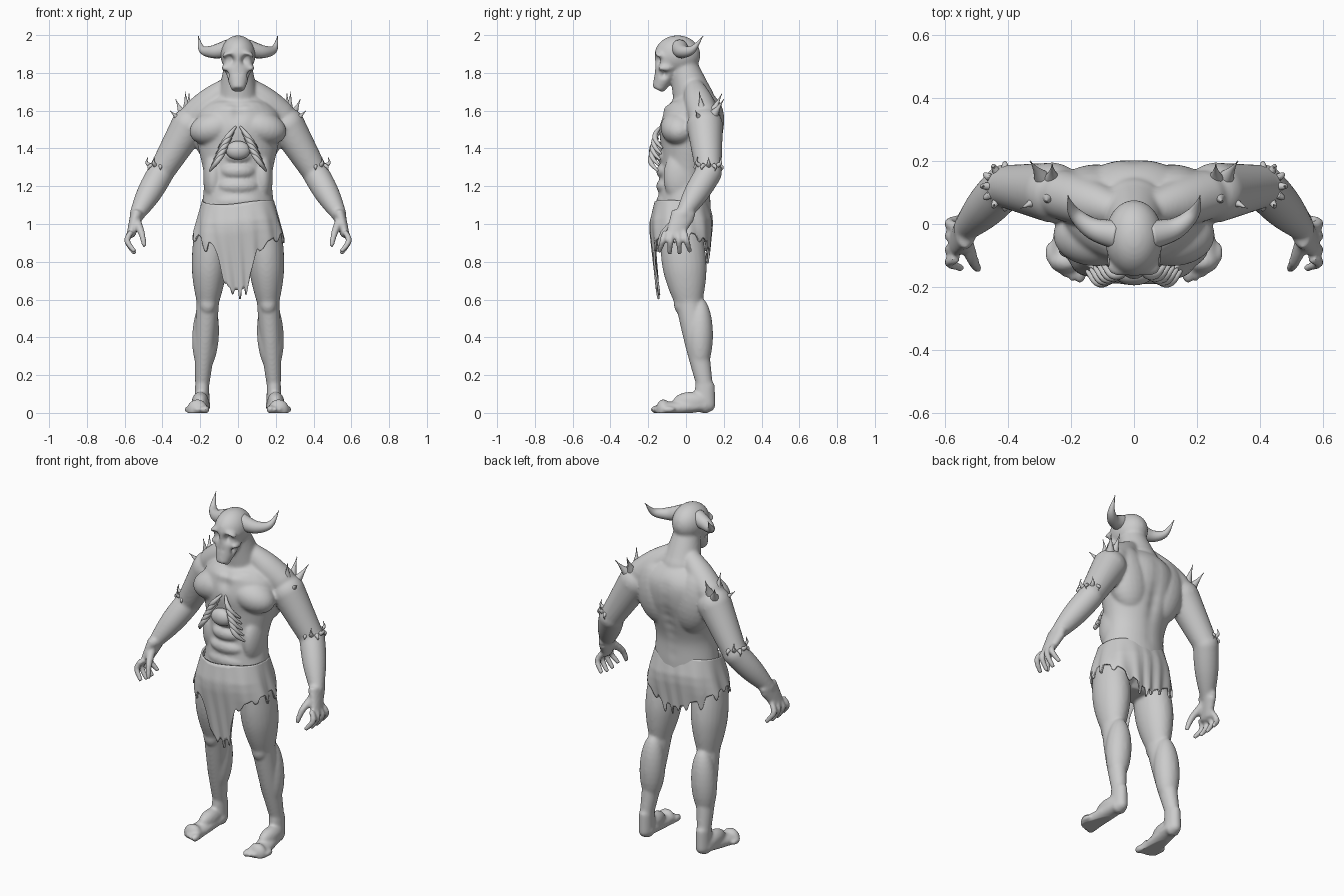
import bpy, bmesh, math
from mathutils import Vector, Matrix

if "Cube" in bpy.data.objects:
    bpy.data.objects.remove(bpy.data.objects["Cube"])

clay = bpy.data.materials.new("grey_clay")
clay.use_nodes = True
clay.diffuse_color = (.6, .6, .6, 1)
clay.node_tree.nodes["Principled BSDF"].inputs["Base Color"].default_value = clay.diffuse_color
ACROSS, DEPTH, UP = Vector((1, 0, 0)), Vector((0, 1, 0)), Vector((0, 0, 1))


def spline(keys, steps=6):
    """Smooth path through a few (x, y, z, radius) keys."""
    padded = [keys[0], *keys, keys[-1]]
    path = []
    for before, start, end, after in zip(padded, padded[1:], padded[2:], padded[3:]):
        for t in (step / steps for step in range(steps)):
            path.append([
                start[i] + t * (end[i] - before[i]) / 2
                + t * t * (before[i] - 2.5 * start[i] + 2 * end[i] - after[i] / 2)
                + t ** 3 * (after[i] - before[i] + 3 * (start[i] - end[i])) / 2
                for i in range(4)])
    return path + [list(keys[-1])]


def tube(bm, keys, side=1, ref=ACROSS, aspect=1, segments=24):
    """Closed loft along the keys; side -1 gives the mirrored copy."""
    path = spline(keys)
    centres = [Vector((x * side, y, z)) for x, y, z, radius in path]
    rings = []
    for i, centre in enumerate(centres):
        tangent = (centres[min(i + 1, len(path) - 1)] - centres[max(i - 1, 0)]).normalized()
        wide = (ref - tangent * ref.dot(tangent)).normalized()
        deep = tangent.cross(wide) * aspect
        radius = max(path[i][3], .002)
        angles = [math.tau * k / segments for k in range(segments)]
        rings.append([bm.verts.new(centre + (wide * math.cos(a) + deep * math.sin(a)) * radius)
                      for a in angles])
    for lower, upper in zip(rings, rings[1:]):
        for k in range(segments):
            bm.faces.new((lower[k - 1], lower[k], upper[k], upper[k - 1]))
    bm.faces.new(rings[0][::-1])
    bm.faces.new(rings[-1])


def blob(bm, centre, size, side=1, tilt=0):
    """Muscle ellipsoid, tilted sideways."""
    x, y, z = centre
    place = Matrix.Translation((x * side, y, z)) @ Matrix.Rotation(tilt * side, 4, 'Y')
    bmesh.ops.create_uvsphere(bm, u_segments=24, v_segments=16, radius=1,
                              matrix=place @ Matrix.Diagonal((*size, 1)))


def limb(bm, start, end, start_radius, end_radius, side=1, swell=0, aspect=1):
    """Rounded limb between two joints, swelling in the middle."""
    keys = []
    for t in (i / 4 for i in range(5)):
        radius = start_radius + (end_radius - start_radius) * t + swell * math.sin(math.pi * t)
        keys.append((*start.lerp(end, t), radius))
    tube(bm, keys, side, aspect=aspect)
    for joint, radius in ((start, start_radius), (end, end_radius)):
        blob(bm, joint, (radius, radius * aspect, radius), side)


def horn(bm, points, radius, side=1, ref=DEPTH, power=.8):
    """Curved spike that tapers to a point."""
    last = len(points) - 1
    tube(bm, [(*p, radius * (1 - i / last) ** power) for i, p in enumerate(points)], side, ref, segments=16)


def fold(bm, points, radius, side):
    """Ridge of flesh, thick in the middle and thin at both ends."""
    last = len(points) - 1
    keys = [(*p, radius * (.4 + .6 * math.sin(math.pi * i / last))) for i, p in enumerate(points)]
    tube(bm, keys, side, DEPTH, segments=12)


def finish(name, bm):
    bmesh.ops.recalc_face_normals(bm, faces=bm.faces)
    mesh = bpy.data.meshes.new(name)
    bm.to_mesh(mesh)
    bm.free()
    mesh.materials.append(clay)
    mesh.shade_smooth()
    part = bpy.data.objects.new(name, mesh)
    bpy.context.collection.objects.link(part)
    return part


# Joints of the left side
shoulder, elbow = Vector((.26, .1, 1.52)), Vector((.41, .12, 1.27))
wrist, knuckles = Vector((.535, -.015, 1.05)), Vector((.565, -.06, .95))
hip, knee, ankle = Vector((.145, -.025, .93)), Vector((.16, .015, .58)), Vector((.19, .1, .14))
ball = Vector((.215, -.12, .018))

# Trunk, neck, skull and muzzle
bm = bmesh.new()
trunk = ((-.02, .86, .1), (-.02, .95, .2), (-.01, 1.1, .19), (0, 1.25, .18),
         (.02, 1.4, .21), (.03, 1.5, .23), (.05, 1.6, .21), (.05, 1.68, .13))
tube(bm, [(0, *section) for section in trunk], aspect=.74, segments=40)
limb(bm, Vector((0, .04, 1.66)), Vector((0, -.02, 1.86)), .11, .07)
blob(bm, (0, -.02, 1.58), (.17, .085, .09))
blob(bm, (0, -.045, 1.895), (.093, .122, .104))
tube(bm, [(0, -.09, 1.89, .085), (0, -.1, 1.82, .073), (0, -.13, 1.75, .05), (0, -.15, 1.71, .035)],
     aspect=.9)

# Belly rolls
for row in range(4):
    blob(bm, (0, -.095, 1.36 - .08 * row), (.08 + .015 * row, .063, .05))

for side in (1, -1):
    # Brow, cheekbone, chest, back, flank, buttock and neck muscle
    blob(bm, (.045, -.14, 1.9), (.042, .028, .018), side, .3)
    blob(bm, (.066, -.11, 1.825), (.022, .04, .018), side)
    blob(bm, (.12, -.035, 1.51), (.14, .1, .09), side, .25)
    blob(bm, (.12, .09, 1.5), (.13, .1, .2), side, .2)
    blob(bm, (.13, -.03, 1.25), (.055, .09, .14), side)
    blob(bm, (.1, .03, .97), (.11, .09, .1), side)
    limb(bm, Vector((.05, .04, 1.73)), Vector((.22, .09, 1.58)), .05, .08, side, swell=.01)

    # Arm and palm
    limb(bm, shoulder, elbow, .096, .068, side)
    limb(bm, elbow, wrist, .07, .04, side, swell=.01)
    limb(bm, wrist, knuckles, .035, .024, side, aspect=1.9)

    # Fingers, fanned out and curling inward, then the thumb
    for finger in range(4):
        spread = DEPTH * .034 * (finger - 1.5)
        base = knuckles + spread + UP * .01
        middle = base + spread * .25 + ACROSS * .022 - UP * .05
        tip = base + spread * .6 - ACROSS * .02 - UP * (.125 - .012 * abs(finger - 1.5))
        tube(bm, [(*base, .016), (*middle, .017), (*tip, .013)], side, segments=12)
    thumb = wrist - DEPTH * .04 - UP * .04
    tube(bm, [(*thumb, .025), (.51, -.12, .95, .019), (.495, -.145, .88, .013)], side, segments=12)

    # Thigh, kneecap, shin and calf
    limb(bm, hip, knee, .09, .058, side, swell=.018, aspect=1.25)
    blob(bm, knee - DEPTH * .04, (.045, .04, .06), side)
    limb(bm, knee, ankle, .06, .037, side, swell=.005, aspect=1.15)
    blob(bm, knee.lerp(ankle, .38) + DEPTH * .026, (.071, .07, .2), side, -.05)

    # Heel, instep, foot and toes
    limb(bm, ankle, ankle - UP * .1, .038, .04, side, aspect=1.4)
    blob(bm, (.2, .03, .06), (.045, .1, .052), side)
    limb(bm, ankle - UP * .1, ball, .045, .055, side, aspect=.7)
    for toe in range(5):
        size = .022 if toe == 0 else .016
        spot = ball + ACROSS * .024 * (toe - 1.8) + DEPTH * (.004 * toe * toe - .035)
        blob(bm, spot, (size, .034, size), side)

# Fuse everything into one skin
body = finish("body", bm)
fuse = body.modifiers.new("fuse", 'REMESH')
fuse.mode = 'VOXEL'
fuse.voxel_size = .0075
relax = body.modifiers.new("relax", 'SMOOTH')
relax.factor, relax.iterations = .5, 12
skin = bpy.data.meshes.new_from_object(body.evaluated_get(bpy.context.evaluated_depsgraph_get()))
body.modifiers.clear()
body.data = skin

# Eye sockets, nostrils, cheek hollows, navel, throat, collarbones and spine: place, radius, depth
marks = [((.044, -.165, 1.865), .024, -.03), ((.016, -.18, 1.8), .011, -.016),
         ((.062, -.12, 1.79), .018, -.022), ((0, -.17, 1.36), .012, -.012),
         ((0, -.13, 1.58), .035, -.012)]
marks += [((.04 * i, -.13 + .02 * i, 1.61 + .01 * i), .03, .008) for i in range(1, 5)]
marks += [((0, .17, 1.16 + .06 * i), .035, -.012) for i in range(8)]
normals = [vert.normal.copy() for vert in skin.vertices]
for vert, normal in zip(skin.vertices, normals):
    spot = Vector((abs(vert.co.x), vert.co.y, vert.co.z))
    for place, radius, depth in marks:
        reach = (spot - Vector(place)).length / radius
        if reach < 3:
            vert.co += normal * depth * math.exp(-reach * reach)
    vert.co.z = max(vert.co.z, 0)
skin.shade_smooth()

horns, spikes, thorns, ribs = (bmesh.new() for part in range(4))
for side in (1, -1):
    horn(horns, [(.05, -.035, 1.93), (.13, -.015, 1.912), (.19, .035, 1.925), (.21, .09, 1.995)], .048, side)

    # Shoulder spikes point away from the joint
    for direction in ((7, 10, 14), (0, 9, 17), (10, -5, 8), (2, -3, 18)):
        away = Vector(direction) * .01
        horn(spikes, [shoulder + away * t - UP * .02 * t * (1 - t) for t in (.35, .55, .75, 1)],
             .034, side, Vector((1, -1, 0)), 1.2)

    # Fringe of small thorns wrapped around the outer elbow
    for i in range(7):
        turn = math.pi * (i / 6 - .5)
        out = ACROSS * math.cos(turn) + DEPTH * math.sin(turn)
        root = elbow + UP * .04 + out * .055
        rise = UP * (.045 if i % 2 else -.03)
        horn(thorns, [root, root + out * .018 + rise / 3, root + out * .012 + rise], .013, side, ACROSS - DEPTH)

    # Torn folds spreading down from the breastbone
    for i in range(5):
        start = Vector((.012 + .012 * i, -.135 - .006 * i, 1.515 - .03 * i))
        slope = ACROSS * .03 - UP * .038
        fold(ribs, [start, start + slope - DEPTH * .027, start + slope * 2 - DEPTH * .024,
                    start + slope * 3 + DEPTH * .01], .014, side)
blob(ribs, (0, -.155, 1.39), (.065, .04, .05))
finish("horns", horns)
finish("shoulder_spikes", spikes)
finish("elbow_thorns", thorns)
finish("rib_folds", ribs)

# Ragged loincloth with a long front panel; the angle runs from the front
bm = bmesh.new()
columns, rows = 216, 24
grid = []
for c in range(columns):
    angle = math.tau * (c / columns - .5)
    sine, cosine = math.sin(angle), math.cos(angle)
    drip = max(0, math.sin(19 * angle + math.sin(4 * angle))) * (.045 + .02 * math.sin(5 * angle))
    panel = math.exp(-((angle + .06) / .58) ** 6)
    hem = .96 - .12 * cosine ** 2 - .19 * panel - drip
    waist = 1.125 - .015 * cosine + .01 * math.sin(2 * angle)
    column = []
    for r in range(rows + 1):
        t = r / rows
        z = waist + (hem - waist) * t
        drop = max(0, waist - z)
        width = .19 + .055 * min(1, drop / .2)
        depth = .142 + .024 * min(1, drop / .1) - .12 * max(0, drop - .15)
        reach = (abs(sine / width) ** 2.5 + abs(cosine / depth) ** 2.5) ** -.4
        reach += .005 * t * math.sin(14 * angle + 9 * z)
        column.append(bm.verts.new((reach * sine, -.026 - reach * cosine, z)))
    grid.append(column)
for c in range(columns):
    for r in range(rows):
        bm.faces.new((grid[c - 1][r], grid[c - 1][r + 1], grid[c][r + 1], grid[c][r]))
cloth = finish("loincloth", bm)
thickness = cloth.modifiers.new("thickness", 'SOLIDIFY')
thickness.thickness = .01
